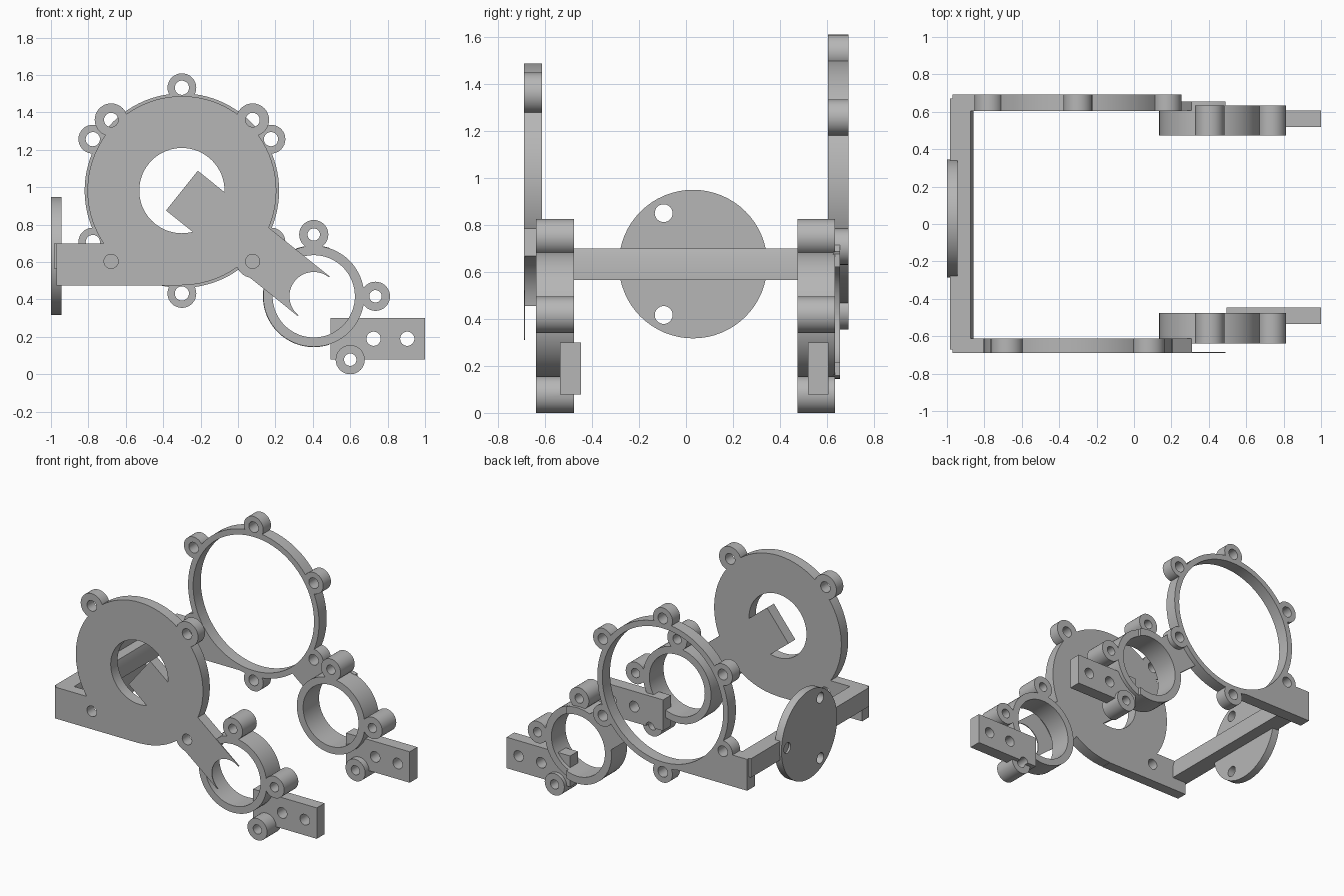
import bpy
import bmesh
from math import cos, sin, radians
from mathutils import Vector

cube = bpy.data.objects.get("Cube")
if cube:
    bpy.data.objects.remove(cube)

grey = bpy.data.materials.new("plain grey")
grey.use_nodes = True
COLOUR = (0.47, 0.47, 0.47, 1)
grey.diffuse_color = COLOUR
grey.node_tree.nodes["Principled BSDF"].inputs["Base Color"].default_value = COLOUR

BIG = Vector((-0.30, 0.982))     # centre of the large disc and ring
SMALL = Vector((0.405, 0.417))   # centre of the small rings
ALONG = (SMALL - BIG).normalized()
ACROSS = Vector((-ALONG.y, ALONG.x))
REACH = (SMALL - BIG).length
HOLE = 0.038


def circle(c, r, n=64):
    return [(c[0] + r * cos(radians(360 * i / n)), c[1] + r * sin(radians(360 * i / n)))
            for i in range(n)]


def rect(u0, u1, v0, v1):
    return [(u0, v0), (u1, v0), (u1, v1), (u0, v1)]


def arm(start, end, half):
    return [BIG + ALONG * s + ACROSS * w
            for s, w in ((start, -half), (end, -half), (end, half), (start, half))]


def polar(c, r, degrees):
    return (c[0] + r * cos(radians(degrees)), c[1] + r * sin(radians(degrees)))


def prism(name, outline, w0, w1, axis="y"):
    """Extrude a flat outline along the y or x axis."""
    bm = bmesh.new()
    place = (lambda u, v, w: (u, w, v)) if axis == "y" else (lambda u, v, w: (w, u, v))
    low = [bm.verts.new(place(p[0], p[1], w0)) for p in outline]
    high = [bm.verts.new(place(p[0], p[1], w1)) for p in outline]
    bm.faces.new(low)
    bm.faces.new(high[::-1])
    for i in range(len(low)):
        j = (i + 1) % len(low)
        bm.faces.new((low[i], high[i], high[j], low[j]))
    bmesh.ops.recalc_face_normals(bm, faces=bm.faces)
    mesh = bpy.data.meshes.new(name)
    bm.to_mesh(mesh)
    bm.free()
    mesh.materials.append(grey)
    obj = bpy.data.objects.new(name, mesh)
    bpy.context.scene.collection.objects.link(obj)
    return obj


def combine(obj, operation, outlines, w0, w1, axis="y"):
    """Join or cut a series of extruded outlines, then bake the result."""
    for outline in outlines:
        tool = prism("cutter", outline, w0, w1, axis)
        tool.hide_render = True
        mod = obj.modifiers.new("shape", "BOOLEAN")
        mod.operation, mod.solver, mod.object = operation, "EXACT", tool
        graph = bpy.context.evaluated_depsgraph_get()
        mesh = bpy.data.meshes.new_from_object(obj.evaluated_get(graph))
        obj.modifiers.clear()
        obj.data = mesh
        bpy.data.objects.remove(tool)


def finish(obj):
    bpy.ops.object.select_all(action="DESELECT")
    obj.select_set(True)
    bpy.context.view_layer.objects.active = obj
    bpy.ops.object.shade_smooth_by_angle(angle=radians(30))


foot = rect(-0.97, BIG.x, 0.475, 0.70)

# Front disc plate with four lugs, side foot and clawed arm
y0, y1 = -0.69, -0.612
lugs = [polar(BIG, 0.535, a) for a in (45, 135, 225, 315)]
plate = prism("front_plate", circle(BIG, 0.505, 96), y0, y1)
combine(plate, "UNION", [foot] + [circle(p, 0.088, 32) for p in lugs], y0, y1)
combine(plate, "DIFFERENCE", [circle(BIG, 0.228)], -1, 0)
combine(plate, "UNION", [arm(0, REACH, 0.136)], y0, y1)
combine(plate, "DIFFERENCE", [circle(SMALL, 0.268)], -0.684, 0)
combine(plate, "DIFFERENCE", [circle(SMALL, 0.13)] + [circle(p, HOLE, 32) for p in lugs], -1, 0)
finish(plate)

# Back open ring with six lugs and side foot
y0, y1 = 0.605, 0.692
lugs = [polar(BIG, 0.55, a) for a in range(30, 390, 60)]
ring = prism("back_ring", circle(BIG, 0.52, 96), y0, y1)
combine(ring, "UNION", [foot] + [circle(p, 0.077, 32) for p in lugs], y0, y1)
combine(ring, "DIFFERENCE", [circle(BIG, 0.48, 96)] + [circle(p, HOLE, 32) for p in lugs], 0, 1)
finish(ring)

# Back arm ending in a partial collar round the small ring
y0, y1 = 0.607, 0.655
link = prism("back_arm", arm(0.495, REACH, 0.136), y0, y1)
combine(link, "UNION", [circle(SMALL, 0.272)], 0.625, y1)
combine(link, "DIFFERENCE",
        [circle(SMALL, 0.22), rect(0.49, 1, 0, 1), circle(lugs[5], HOLE, 32)], 0, 1)
finish(link)

# Small rings with lugs, each with a drilled mounting tab
for side, y0, y1, t0, t1 in (("front", -0.638, -0.477, -0.535, -0.447),
                             ("back", 0.474, 0.634, 0.519, 0.607)):
    lugs = [polar(SMALL, 0.33, a) for a in (0, 90)]
    small = prism(side + "_small_ring", circle(SMALL, 0.27), y0, y1)
    combine(small, "UNION", [circle(p, 0.078, 32) for p in lugs], y0, y1)
    combine(small, "DIFFERENCE",
            [circle(SMALL, 0.22)] + [circle(p, 0.033, 32) for p in lugs], -1, 1)
    finish(small)

    boss = (0.60, 0.078)
    tab = prism(side + "_mounting_tab", rect(0.495, 1.0, 0.078, 0.30), t0, t1)
    combine(tab, "UNION", [circle(boss, 0.078, 32)], y0, y1)
    combine(tab, "DIFFERENCE", [circle(boss, 0.033, 32), circle((0.725, 0.19), HOLE, 32),
                                circle((0.905, 0.19), HOLE, 32)], -1, 1)
    finish(tab)

# Cross bar joining the two feet
bar = prism("cross_bar", [(-0.985, 0.565), (-0.858, 0.565), (-0.858, 0.65),
                          (-0.873, 0.70), (-0.985, 0.70)], -0.67, 0.67)
finish(bar)

# Round side flange with three bolt holes
centre = (0.03, 0.633)
flange = prism("side_flange", circle(centre, 0.316), -1.0, -0.945, "x")
combine(flange, "DIFFERENCE", [circle(polar(centre, 0.25, a), HOLE, 32) for a in (0, 120, 240)],
        -1.1, -0.9, "x")
finish(flange)
